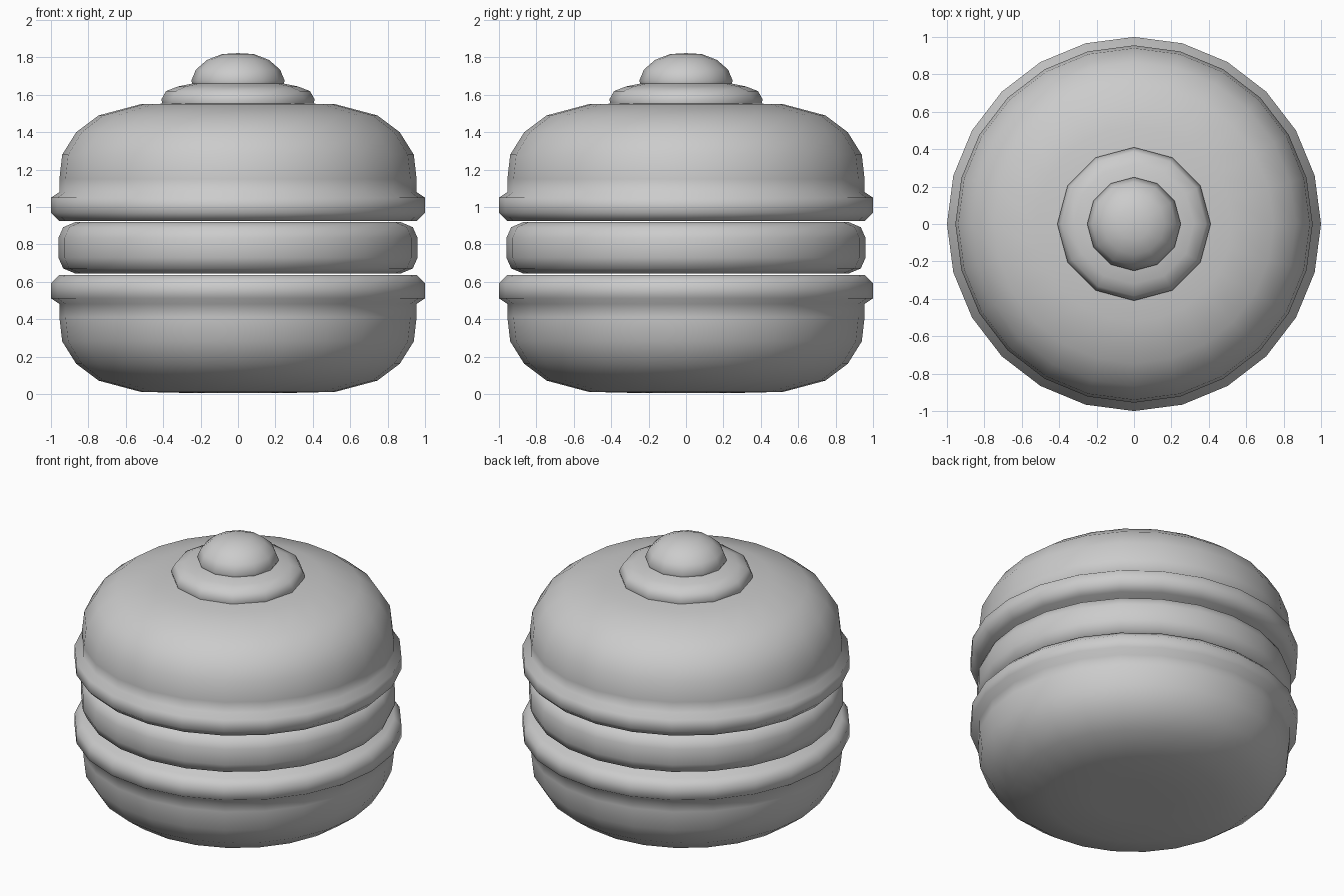
import bpy, bmesh, math

if "Cube" in bpy.data.objects:
    bpy.data.objects.remove(bpy.data.objects["Cube"])


def lathe(name, profile, sides):
    """Spin an (r, z) profile, listed bottom to top, about the z axis."""
    bm = bmesh.new()
    rings = []
    for r, z in profile:
        if r == 0:
            rings.append([bm.verts.new((0, 0, z))] * sides)
        else:
            rings.append([bm.verts.new((r * math.cos(2 * math.pi * i / sides),
                                        r * math.sin(2 * math.pi * i / sides), z))
                          for i in range(sides)])
    for a, b in zip(rings, rings[1:]):
        for i in range(sides):
            j = (i + 1) % sides
            bm.faces.new(list(dict.fromkeys((a[i], a[j], b[j], b[i]))))
    bmesh.ops.recalc_face_normals(bm, faces=bm.faces)
    mesh = bpy.data.meshes.new(name)
    bm.to_mesh(mesh)
    bm.free()
    ob = bpy.data.objects.new(name, mesh)
    bpy.context.collection.objects.link(ob)
    bpy.ops.object.select_all(action='DESELECT')
    ob.select_set(True)
    bpy.context.view_layer.objects.active = ob
    bpy.ops.object.shade_smooth_by_angle(angle=math.radians(60))
    return ob


# Biscuit shells: the lower one is the upper profile mirrored
MID = 0.781
shell = [(0, 0.925), (0.955, 0.925), (1.0, 0.97), (1.0, 1.05), (0.955, 1.08),
         (0.955, 1.15), (0.94, 1.28), (0.865, 1.4), (0.745, 1.49),
         (0.52, 1.55), (0.26, 1.556), (0, 1.557)]
lathe("upper_shell", shell, 24)
lathe("lower_shell", [(r, 2 * MID - z) for r, z in reversed(shell)], 24)

# Cream filling
lathe("filling", [(0, 0.645), (0.87, 0.645), (0.935, 0.672), (0.96, 0.73),
                  (0.96, 0.835), (0.935, 0.892), (0.87, 0.92), (0, 0.92)], 24)

# Cream dollop and berry on top
lathe("dollop", [(0, 1.54), (0.4, 1.54), (0.41, 1.575), (0.385, 1.62),
                 (0.32, 1.645), (0.23, 1.663), (0, 1.67)], 12)
lathe("berry", [(0, 1.65), (0.24, 1.65), (0.25, 1.675), (0.225, 1.735),
                (0.165, 1.787), (0.085, 1.818), (0, 1.823)], 12)
